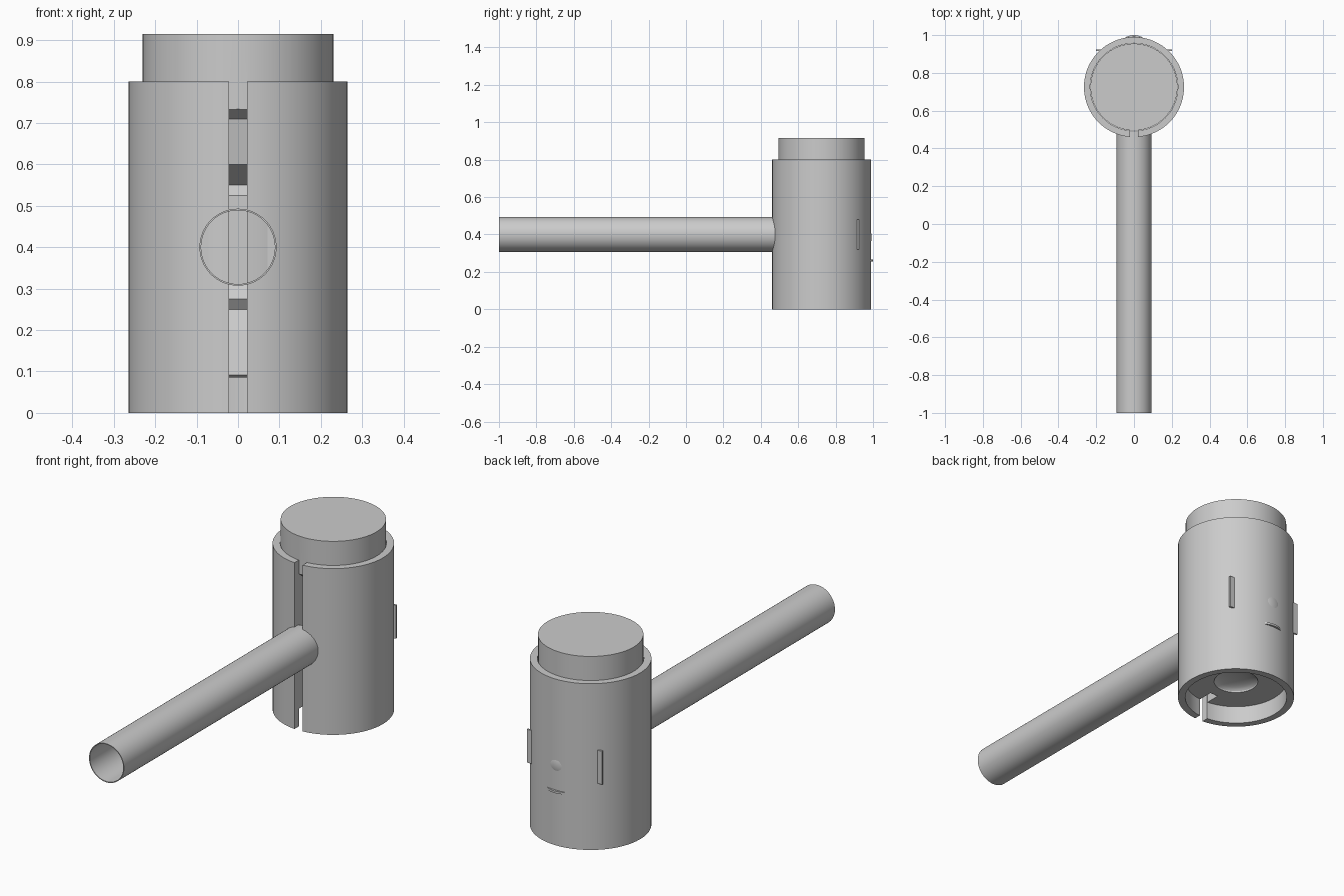
import bpy, bmesh, math
from mathutils import Matrix

if "Cube" in bpy.data.objects:
    bpy.data.objects.remove(bpy.data.objects["Cube"])

CY = 0.725                      # head axis position along y
R_OUT, R_IN, R_PLUG = 0.265, 0.232, 0.23
SLOT = 0.022                    # half width of the front slot

grey = bpy.data.materials.new("plain grey")
grey.diffuse_color = (0.6, 0.6, 0.6, 1)
grey.use_nodes = True
grey.node_tree.nodes["Principled BSDF"].inputs["Base Color"].default_value = grey.diffuse_color


def finish(name, bm, smooth=True):
    bmesh.ops.recalc_face_normals(bm, faces=bm.faces)
    mesh = bpy.data.meshes.new(name)
    bm.to_mesh(mesh)
    bm.free()
    ob = bpy.data.objects.new(name, mesh)
    bpy.context.collection.objects.link(ob)
    mesh.materials.append(grey)
    if smooth:
        shade(ob)
    return ob


def shade(ob):
    bpy.ops.object.select_all(action='DESELECT')
    ob.select_set(True)
    bpy.context.view_layer.objects.active = ob
    bpy.ops.object.shade_smooth_by_angle(angle=math.radians(25))


def prism(name, outline, vec, smooth=True):
    """Extrude a closed outline of 3D points along vec."""
    bm = bmesh.new()
    face = bm.faces.new([bm.verts.new(p) for p in outline])
    new = bmesh.ops.extrude_face_region(bm, geom=[face], use_keep_orig=True)
    bmesh.ops.translate(bm, vec=vec,
                        verts=[v for v in new["geom"] if isinstance(v, bmesh.types.BMVert)])
    return finish(name, bm, smooth)


def lathe(name, profile, matrix, steps=64):
    """Spin (radius, height) points round z, then place with matrix."""
    bm = bmesh.new()
    verts = [bm.verts.new((r, 0, z)) for r, z in profile]
    edges = [bm.edges.new(e) for e in zip(verts, verts[1:])]
    bmesh.ops.spin(bm, geom=verts + edges, cent=(0, 0, 0), axis=(0, 0, 1),
                   angle=2 * math.pi, steps=steps, use_duplicate=False)
    bmesh.ops.remove_doubles(bm, verts=bm.verts, dist=1e-5)
    bmesh.ops.transform(bm, matrix=matrix, verts=bm.verts)
    return finish(name, bm)


def arc(r, z, n=72):
    """Arc round the head axis, leaving the front slot open."""
    gap = math.asin(SLOT / r)
    a0, a1 = -math.pi / 2 + gap, 1.5 * math.pi - gap
    return [(r * math.cos(a0 + (a1 - a0) * i / n),
             CY + r * math.sin(a0 + (a1 - a0) * i / n), z) for i in range(n + 1)]


# Slotted outer sleeve of the head
prism("head_sleeve", arc(R_OUT, 0) + arc(R_IN, 0)[::-1], (0, 0, 0.8))

# Inner plug with a shallow round dimple underneath
dimple = [(0.1 * math.sin(i * math.pi / 16), 0.085 + 0.03 * math.cos(i * math.pi / 16))
          for i in range(9)]
plug = lathe("head_plug", dimple + [(R_PLUG, 0.085), (R_PLUG, 0.915), (0, 0.915)],
             Matrix.Translation((0, CY, 0)))

# Stepped keyway cut in the front of the plug
floor = [(0.59, 0.07), (0.56, 0.092), (0.58, 0.2), (0.60, 0.25), (0.58, 0.275),
         (0.60, 0.31), (0.60, 0.525), (0.62, 0.55), (0.545, 0.6), (0.525, 0.71),
         (0.49, 0.737)]
pocket = [(-SLOT, y, z) for y, z in floor + [(0.45, 0.737), (0.45, 0.07)]]
cutter = prism("keyway_cutter", pocket, (2 * SLOT, 0, 0), False)
cutter.hide_render = True
mod = plug.modifiers.new("keyway", 'BOOLEAN')
mod.operation, mod.object, mod.solver = 'DIFFERENCE', cutter, 'EXACT'
bpy.context.view_layer.objects.active = plug
bpy.ops.object.modifier_apply(modifier=mod.name)
bpy.data.objects.remove(cutter)
shade(plug)

# Open tube handle, closed where it meets the head
lathe("handle", [(0, 1.47), (0.089, 1.47), (0.089, 0), (0.093, 0), (0.093, 1.49), (0, 1.49)],
      Matrix.Translation((0, -1, 0.4)) @ Matrix.Rotation(-math.pi / 2, 4, 'X'))

# Face on the back: two upright eye plates
for side, name in ((-1, "left_eye"), (1, "right_eye")):
    outline = [(side * x, y, 0.32) for x, y in
               ((0.155, 0.915), (0.2, 0.915), (0.2, 0.924), (0.155, 0.924))]
    prism(name, outline, (0, 0, 0.16), False)

# Low round nose
lathe("nose", [(0, -0.02), (0.036, -0.02), (0.036, 0), (0.025, 0.004), (0, 0.006)],
      Matrix.Translation((0, 0.986, 0.385)) @ Matrix.Rotation(-math.pi / 2, 4, 'X'), 32)

# Thin curved mouth slab
mouth = [(0.055 * math.cos(a), 0.97 + 0.03 * math.sin(a), 0.256)
         for a in (math.pi * i / 16 for i in range(17))]
prism("mouth", mouth, (0, 0, 0.01))
